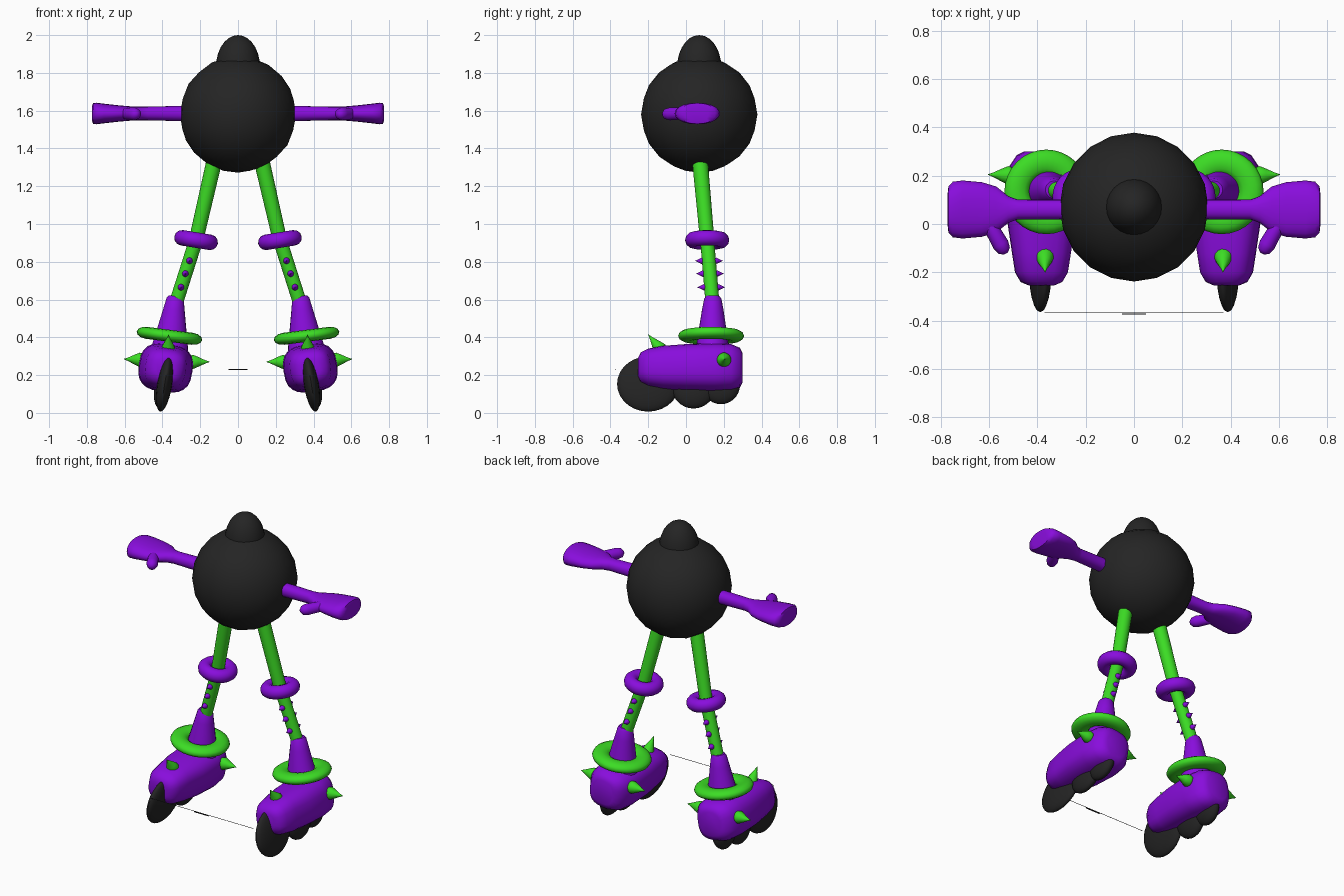
import bpy, bmesh
from math import cos, sin, pi, copysign
from mathutils import Matrix, Vector

cube = bpy.data.objects.get("Cube")
if cube:
    bpy.data.objects.remove(cube, do_unlink=True)


def material(name, rgb):
    m = bpy.data.materials.new(name)
    m.use_nodes = True
    color = (*rgb, 1)
    m.diffuse_color = color
    m.node_tree.nodes["Principled BSDF"].inputs["Base Color"].default_value = color
    return m


PURPLE = material("purple", (0.25, 0.004, 0.72))
GREEN = material("green", (0.045, 0.72, 0.018))
BLACK = material("black", (0.018, 0.018, 0.018))


def place(obj, name, mat, matrix, pair):
    """Name, colour, smooth and position a part; optionally mirror it to the right side."""
    obj.data.transform(matrix)
    obj.data.materials.append(mat)
    bpy.ops.object.select_all(action="DESELECT")
    obj.select_set(True)
    bpy.context.view_layer.objects.active = obj
    bpy.ops.object.shade_smooth_by_angle(angle=0.9)
    obj.name = "left_" + name if pair else name
    if pair:
        twin = obj.copy()
        twin.data = obj.data.copy()
        twin.data.transform(Matrix.Scale(-1, 4, (1, 0, 0)))
        twin.data.flip_normals()
        twin.name = "right_" + name
        bpy.context.collection.objects.link(twin)


def pose(center, roll=0, scale=(1, 1, 1)):
    return (Matrix.Translation(center) @ Matrix.Rotation(roll, 4, "Y")
            @ Matrix.Diagonal((*scale, 1)))


def ball(name, mat, center, scale, roll=0, pair=True):
    bpy.ops.mesh.primitive_uv_sphere_add(segments=24, ring_count=14)
    place(bpy.context.object, name, mat, pose(center, roll, scale), pair)


def ring(name, mat, center, major, minor, flat, roll):
    bpy.ops.mesh.primitive_torus_add(major_segments=32, minor_segments=12,
                                     major_radius=major, minor_radius=minor)
    place(bpy.context.object, name, mat, pose(center, roll, (1, 1, flat)), True)


def loft(name, mat, sections, matrix, power=1.0, sides=20):
    """Skin rounded cross-sections (height, half width, half depth) along local z."""
    bm = bmesh.new()
    rows = []
    for z, a, b in sections:
        row = []
        for i in range(sides):
            c, s = cos(2 * pi * i / sides), sin(2 * pi * i / sides)
            row.append(bm.verts.new((a * copysign(abs(c) ** power, c),
                                     b * copysign(abs(s) ** power, s), z)))
        rows.append(row)
    for low, high in zip(rows, rows[1:]):
        for i in range(sides):
            j = (i + 1) % sides
            bm.faces.new((low[i], low[j], high[j], high[i]))
    bm.faces.new(rows[0][::-1])
    bm.faces.new(rows[-1])
    mesh = bpy.data.meshes.new(name)
    bm.to_mesh(mesh)
    bm.free()
    obj = bpy.data.objects.new(name, mesh)
    bpy.context.collection.objects.link(obj)
    place(obj, name, mat, matrix, True)


def along(start, end):
    """Matrix whose z axis runs from start to end, with unit length equal to that span."""
    p, d = Vector(start), Vector(end) - Vector(start)
    return (Matrix.Translation(p) @ d.to_track_quat("Z", "Y").to_matrix().to_4x4()
            @ Matrix.Diagonal((1, 1, d.length, 1)))


def limb(name, mat, start, end, r1, r2):
    loft(name, mat, [(0, r1, r1), (1, r2, r2)], along(start, end))


def spike(name, mat, start, end, r):
    profile = [(0, 0.5), (0.12, 0.9), (0.28, 1), (0.5, 0.7), (0.8, 0.25), (1, 0.02)]
    loft(name, mat, [(t, r * k, r * k) for t, k in profile], along(start, end), sides=14)


# Round body and head cap
bpy.ops.mesh.primitive_ico_sphere_add(subdivisions=3, radius=0.308)
place(bpy.context.object, "body", BLACK, pose((0, 0.07, 1.58)), False)
ball("head_cap", BLACK, (0, 0.07, 1.83), (0.117, 0.117, 0.17), pair=False)

# Arm flaring into a flat mitten hand, with thumb
arm_axis = Matrix.Translation((0, 0.06, 1.585)) @ Matrix(
    ((0, 0, 1, 0), (1, 0, 0, 0), (0, 1, 0, 0), (0, 0, 0, 1)))
loft("arm_and_hand", PURPLE,
     [(0.24, 0.041, 0.042), (0.48, 0.041, 0.036), (0.52, 0.055, 0.036),
      (0.57, 0.095, 0.038), (0.63, 0.113, 0.043), (0.71, 0.12, 0.052),
      (0.75, 0.115, 0.057), (0.768, 0.095, 0.055), (0.772, 0.06, 0.04)], arm_axis, 0.9)
loft("thumb", PURPLE,
     [(0, 0.03, 0.03), (0.7, 0.034, 0.034), (0.9, 0.027, 0.027), (1, 0.01, 0.01)],
     along((0.6, 0, 1.585), (0.53, -0.122, 1.582)))

# Legs with knee rings and studs
hip, knee, ankle = (0.115, 0.07, 1.38), (0.222, 0.112, 0.915), (0.335, 0.142, 0.56)
limb("upper_leg", GREEN, hip, knee, 0.042, 0.038)
limb("lower_leg", GREEN, knee, ankle, 0.037, 0.037)
ring("knee_ring", PURPLE, knee, 0.076, 0.041, 1.0, -0.16)
for n, z in enumerate((0.805, 0.737, 0.665)):
    c = Vector(knee).lerp(Vector(ankle), (knee[2] - z) / (knee[2] - ankle[2]))
    for side, word in ((-1, "front"), (1, "back")):
        root = c + Vector((0, side * 0.025, 0))
        spike(f"{word}_stud_{n + 1}", PURPLE, root, c + Vector((0, side * 0.074, 0)), 0.017)

# Ankle cuff and collar ring
loft("ankle_cuff", PURPLE,
     [(0, 0.09, 0.1), (0.35, 0.075, 0.08), (0.75, 0.057, 0.057), (0.95, 0.046, 0.046),
      (1, 0.036, 0.036)], along((0.362, 0.14, 0.33), (0.331, 0.142, 0.618)))
ring("ankle_ring", GREEN, (0.363, 0.133, 0.408), 0.122, 0.053, 0.6, -0.13)

# Skate boot, leaning outwards at the sole
boot_axis = pose((0.383, 0, 0.238), -0.14) @ Matrix(
    ((1, 0, 0, 0), (0, 0, 1, 0), (0, 1, 0, 0), (0, 0, 0, 1)))
boot_axis = boot_axis @ Matrix.Scale(-1, 4, (0, 0, 1))
loft("boot", PURPLE,
     [(-0.3, 0.07, 0.075), (-0.285, 0.1, 0.105), (-0.24, 0.13, 0.123),
      (-0.15, 0.143, 0.128), (0, 0.138, 0.123), (0.12, 0.12, 0.115),
      (0.2, 0.108, 0.1), (0.24, 0.085, 0.08), (0.255, 0.05, 0.05)], boot_axis, 0.72, 24)

# Wheels, shrinking towards the heel
ball("front_wheel", BLACK, (0.388, -0.2, 0.153), (0.04, 0.165, 0.148), -0.16)
ball("middle_wheel", BLACK, (0.398, 0.04, 0.135), (0.045, 0.115, 0.113), -0.16)
ball("rear_wheel", BLACK, (0.398, 0.185, 0.145), (0.045, 0.1, 0.1), -0.16)

# Boot spikes
spike("toe_spike", GREEN, (0.37, -0.115, 0.31), (0.368, -0.2, 0.415), 0.038)
spike("outer_spike", GREEN, (0.49, 0.2, 0.28), (0.605, 0.205, 0.285), 0.038)
spike("inner_spike", GREEN, (0.27, 0.2, 0.27), (0.15, 0.2, 0.27), 0.038)

# Thin cord joining the front wheels, with a small central link
for name, length, thick, y in (("cord", 0.74, 0.002, -0.366), ("cord_link", 0.1, 0.005, -0.372)):
    bpy.ops.mesh.primitive_cube_add(size=1)
    place(bpy.context.object, name, BLACK,
          pose((0, y, 0.23), 0, (length, thick, thick)), False)
